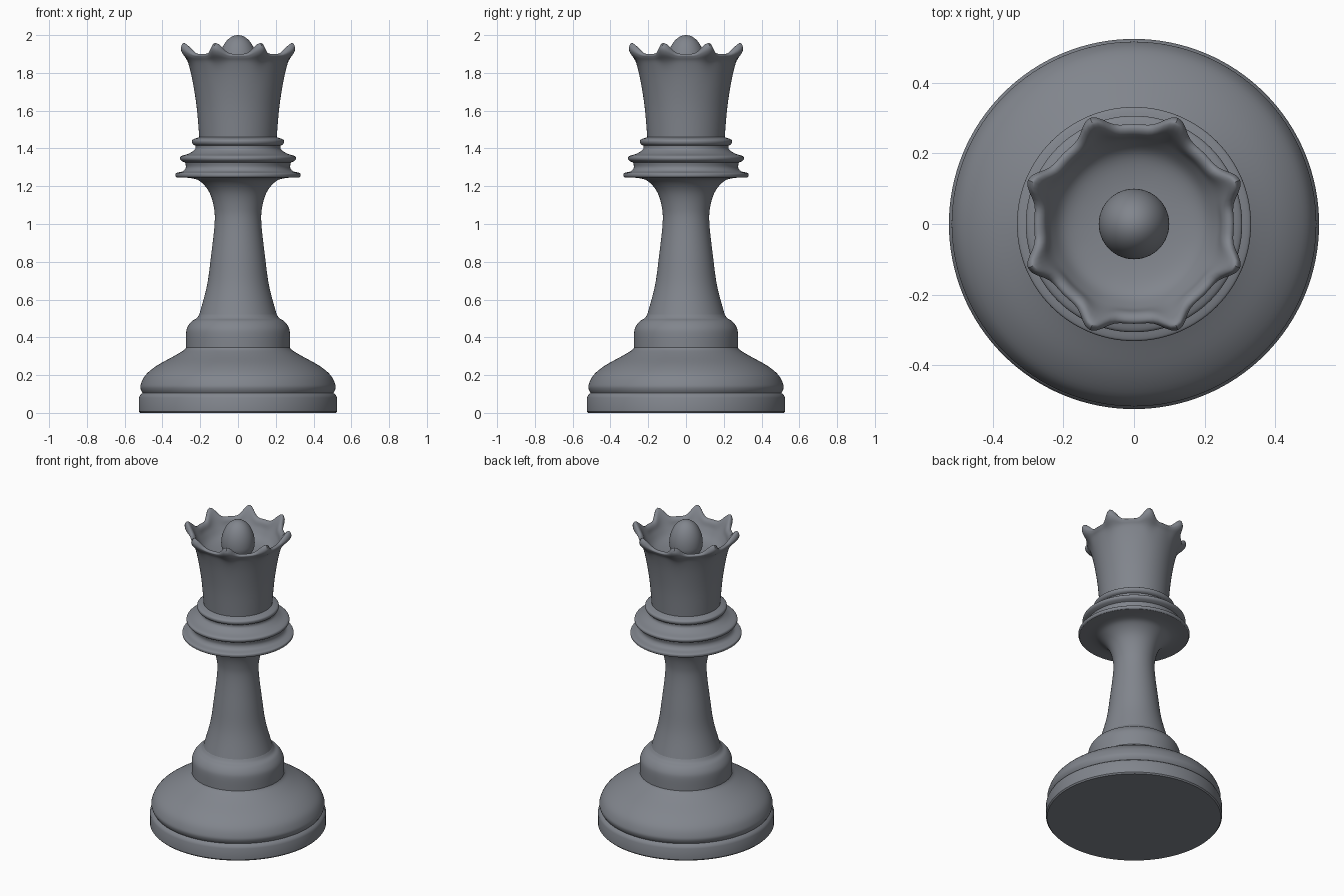
import bpy
import bmesh
from math import cos, sin, pi, radians

SEGMENTS = 128
CROWN_POINTS = 8

default_cube = bpy.data.objects.get("Cube")
if default_cube:
    bpy.data.objects.remove(default_cube, do_unlink=True)

# Single grey finish
grey = bpy.data.materials.new("slate_grey")
grey.use_nodes = True
colour = (0.22, 0.235, 0.265, 1)
grey.diffuse_color = colour
grey.node_tree.nodes["Principled BSDF"].inputs["Base Color"].default_value = colour


def smooth_curve(points, steps):
    """Catmull-Rom curve passing through every profile point."""
    padded = [points[0]] + points + [points[-1]]
    curve = []
    for a, b, c, d in zip(padded, padded[1:], padded[2:], padded[3:]):
        for step in range(steps):
            t = step / steps
            curve.append(tuple(
                q + t / 2 * (r - p + t * (2 * p - 5 * q + 4 * r - s + t * (3 * (q - r) + s - p)))
                for p, q, r, s in zip(a, b, c, d)))
    return curve + [points[-1]]


def no_peaks(angle):
    return 0


def crown_peaks(angle):
    """One at each crown point, falling to zero in the scallops between."""
    wave = (1 - cos(CROWN_POINTS * angle)) / 2
    wave = (1 + cos(CROWN_POINTS * (angle - pi / CROWN_POINTS))) / 2
    return wave ** 3


def turn(name, points, steps=4, peaks=no_peaks):
    """Turn a profile of radius, height and optional peak offsets about z."""
    bm = bmesh.new()
    rows = []
    for radius, height, *offset in smooth_curve(points, steps):
        out, up = offset or (0, 0)
        row = []
        for i in range(SEGMENTS):
            angle = 2 * pi * i / SEGMENTS
            peak = peaks(angle)
            r = max(radius, 0) + out * peak
            row.append(bm.verts.new((r * cos(angle), r * sin(angle), height + up * peak)))
        rows.append(row)
    for low, high in zip(rows, rows[1:]):
        for i in range(SEGMENTS):
            j = (i + 1) % SEGMENTS
            bm.faces.new((low[i], low[j], high[j], high[i]))
    bmesh.ops.remove_doubles(bm, verts=bm.verts, dist=1e-5)
    mesh = bpy.data.meshes.new(name)
    bm.to_mesh(mesh)
    bm.free()
    mesh.materials.append(grey)
    part = bpy.data.objects.new(name, mesh)
    bpy.context.collection.objects.link(part)
    bpy.ops.object.select_all(action="DESELECT")
    part.select_set(True)
    bpy.context.view_layer.objects.active = part
    bpy.ops.object.shade_smooth_by_angle(angle=radians(40))
    return part


# Flat plinth with rounded edges
turn("plinth", [(0, 0), (.518, 0), (.525, .008), (.525, .08), (.518, .095), (.505, .105)], 1)

# Domed foot
turn("foot", [(.505, .105), (.515, .125), (.515, .15), (.49, .2), (.43, .25),
              (.34, .3), (.29, .33), (.275, .345)])

# Shouldered drum above the foot
turn("drum", [(.275, .345), (.275, .42), (.267, .455), (.245, .485), (.22, .5), (.205, .52)])

# Waisted stem flaring into the lower disc
turn("stem", [(.205, .52), (.165, .67), (.144, .82), (.124, 1), (.128, 1.09),
              (.153, 1.17), (.2, 1.225), (.25, 1.243), (.325, 1.247)], 6)

# Three stacked collar rings
turn("lower_ring", [(.325, 1.247), (.331, 1.253), (.331, 1.266), (.32, 1.272),
                    (.29, 1.28), (.276, 1.3), (.28, 1.325)])
turn("middle_ring", [(.28, 1.325), (.3, 1.335), (.307, 1.347), (.3, 1.36),
                     (.26, 1.373), (.228, 1.395), (.225, 1.415)])
turn("upper_ring", [(.225, 1.415), (.238, 1.422), (.244, 1.435), (.238, 1.448), (.205, 1.46)])

# Hollow crown: outer wall, pointed rim, then the bowl inside
turn("crown", [
    (.205, 1.46, 0, 0), (.219, 1.62, 0, 0), (.241, 1.76, 0, 0),
    (.263, 1.85, .005, 0), (.278, 1.88, .035, .02), (.283, 1.892, .043, .04),
    (.275, 1.9, .04, .058), (.262, 1.898, .035, .053), (.25, 1.885, .025, .035),
    (.235, 1.85, .005, .005), (.195, 1.805, 0, 0), (.12, 1.785, 0, 0), (0, 1.78, 0, 0)],
    5, crown_peaks)

# Egg-shaped finial in the bowl
egg = [(.1 * cos(a), 1.85 + (.15 if a > 0 else .1) * sin(a))
       for a in (pi / 2 * k / 12 for k in range(-9, 13))]
turn("finial", egg, 2)
